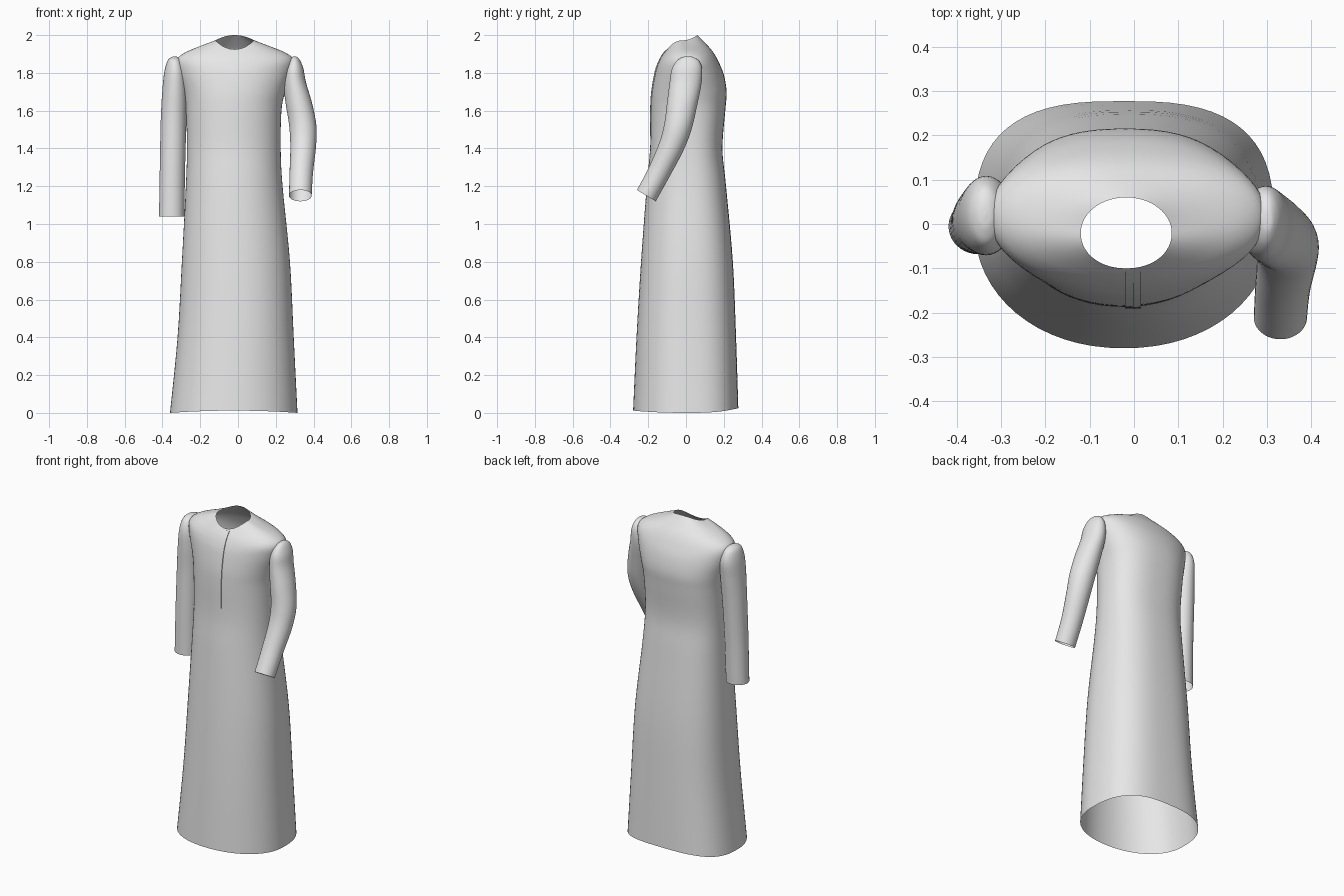
import bpy, bmesh, math
from mathutils import Vector
from mathutils.bvhtree import BVHTree

if "Cube" in bpy.data.objects:
    bpy.data.objects.remove(bpy.data.objects["Cube"])

cloth = bpy.data.materials.new("white cloth")
cloth.diffuse_color = (0.8, 0.8, 0.8, 1)
cloth.use_nodes = True
cloth.node_tree.nodes["Principled BSDF"].inputs["Base Color"].default_value = cloth.diffuse_color
SEG = 64


def spline(keys, steps):
    """Smooth interpolation through rows of ring parameters."""
    rows = []
    for i in range(len(keys) - 1):
        p0, p1 = keys[max(i - 1, 0)], keys[i]
        p2, p3 = keys[i + 1], keys[min(i + 2, len(keys) - 1)]
        for s in range(steps):
            t = s / steps
            rows.append([0.5 * (2 * b + (c - a) * t + (2 * a - 5 * b + 4 * c - d) * t * t
                                + (3 * b - a - 3 * c + d) * t ** 3)
                         for a, b, c, d in zip(p0, p1, p2, p3)])
    rows.append(list(keys[-1]))
    return rows


def loft(name, rings, cap_top=False):
    """Skin a stack of rings listed from bottom to top."""
    bm = bmesh.new()
    vs = [[bm.verts.new(p) for p in r] for r in rings]
    n = len(rings[0])
    for a, b in zip(vs, vs[1:]):
        for j in range(n):
            k = (j + 1) % n
            bm.faces.new((a[j], a[k], b[k], b[j]))
    if cap_top:
        bm.faces.new(vs[-1])
    return finish(name, bm)


def finish(name, bm):
    me = bpy.data.meshes.new(name)
    bm.to_mesh(me)
    bm.free()
    me.materials.append(cloth)
    ob = bpy.data.objects.new(name, me)
    bpy.context.collection.objects.link(ob)
    bpy.ops.object.select_all(action='DESELECT')
    ob.select_set(True)
    bpy.context.view_layer.objects.active = ob
    bpy.ops.object.shade_smooth_by_angle(angle=math.radians(50))
    return ob


def power(v, n):
    return math.copysign(abs(v) ** (2 / n), v)


def body_ring(row):
    xl, xr, yf, yc, yb, zs, zf, zb, nb = row
    cx, rx = (xl + xr) / 2, (xr - xl) / 2
    pts = []
    for j in range(SEG):
        a = 2 * math.pi * j / SEG
        c, s = math.cos(a), math.sin(a)
        n = nb if s > 0 else 2.1
        ry, z = (yb - yc, zb) if s > 0 else (yc - yf, zf)
        pts.append((cx + rx * power(c, n), yc + ry * power(s, n), zs + (z - zs) * s * s))
    return pts


def sleeve_ring(row):
    x, y, z, rx, ry, tilt = row
    return [(x + rx * math.cos(a), y + ry * math.sin(a) * math.cos(tilt),
             z + ry * math.sin(a) * math.sin(tilt))
            for a in (2 * math.pi * j / 40 for j in range(40))]


# Robe body: left, right, front, middle, back, side/front/back height, back squareness
body_keys = [
    (-.36, .315, -.28, 0, .277, 0, .012, .025, 2.8),
    (-.32, .295, -.262, 0, .265, .4, .4, .4, 2.7),
    (-.297, .275, -.238, .005, .248, .8, .8, .8, 2.6),
    (-.276, .236, -.208, .01, .212, 1.2, 1.2, 1.2, 2.5),
    (-.27, .226, -.19, .01, .193, 1.4, 1.4, 1.4, 2.5),
    (-.276, .23, -.186, .015, .208, 1.6, 1.6, 1.6, 2.5),
    (-.29, .25, -.18, .02, .215, 1.7, 1.7, 1.7, 2.4),
    (-.318, .283, -.163, .02, .2, 1.8, 1.8, 1.79, 2.2),
    (-.325, .295, -.147, .02, .172, 1.866, 1.85, 1.86, 2.1),
    (-.285, .255, -.13, .01, .14, 1.905, 1.885, 1.915, 2.1),
    (-.2, .165, -.115, -.01, .1, 1.942, 1.907, 1.96, 2),
    (-.12, .085, -.1, -.02, .06, 1.972, 1.925, 2.0, 2),
]
body = loft("robe_body", [body_ring(r) for r in spline(body_keys, 5)])

# Sleeves: centre, radii, tilt, from cuff to shoulder
straight = [
    (-.351, -.005, 1.04, .067, .063, 0), (-.347, 0, 1.3, .067, .067, 0),
    (-.341, .01, 1.55, .068, .075, 0), (-.335, .015, 1.7, .066, .085, 0),
    (-.333, .02, 1.8, .058, .088, 0), (-.335, .02, 1.86, .04, .068, 0),
    (-.335, .02, 1.882, .02, .035, 0), (-.335, .02, 1.887, .002, .004, 0),
]
bent = [
    (.33, -.21, 1.15, .06, .058, -.54), (.335, -.145, 1.27, .062, .06, -.54),
    (.345, -.078, 1.41, .068, .067, -.45), (.343, -.042, 1.52, .072, .074, -.25),
    (.322, -.02, 1.64, .07, .08, -.12), (.3, -.002, 1.75, .06, .084, -.05),
    (.297, .005, 1.82, .05, .08, 0), (.298, .01, 1.862, .033, .06, 0),
    (.3, .01, 1.883, .015, .03, 0), (.3, .01, 1.887, .002, .004, 0),
]
for name, keys in (("straight_sleeve", straight), ("bent_sleeve", bent)):
    loft(name, [sleeve_ring(r) for r in spline(keys, 5)], cap_top=True)

# Placket strips laid on the chest
bpy.context.view_layer.update()
tree = BVHTree.FromObject(body, bpy.context.evaluated_depsgraph_get())


def strip(name, x0, x1, z0, z1, lift, point=0.0):
    bm = bmesh.new()
    rows = []
    for i in range(33):
        z = z1 + (z0 - z1) * i / 32
        row = []
        for f, d in ((0, -.001), (0, lift), (.5, lift), (1, lift), (1, -.001)):
            zz = z - (point * (1 - abs(2 * f - 1)) if i == 32 else 0)
            x = x0 + (x1 - x0) * f
            hit = tree.ray_cast(Vector((x, -1, zz)), Vector((0, 1, 0)))[0]
            row.append(bm.verts.new((x, hit.y - d, zz)))
        rows.append(row)
    for a, b in zip(rows, rows[1:]):
        for j in range(4):
            bm.faces.new((a[j], b[j], b[j + 1], a[j + 1]))
    bm.faces.new(rows[-1])
    finish(name, bm)


strip("placket", -.02, .016, 1.47, 1.92, .003, .02)
strip("placket_fold", -.002, .016, 1.54, 1.92, .005)
